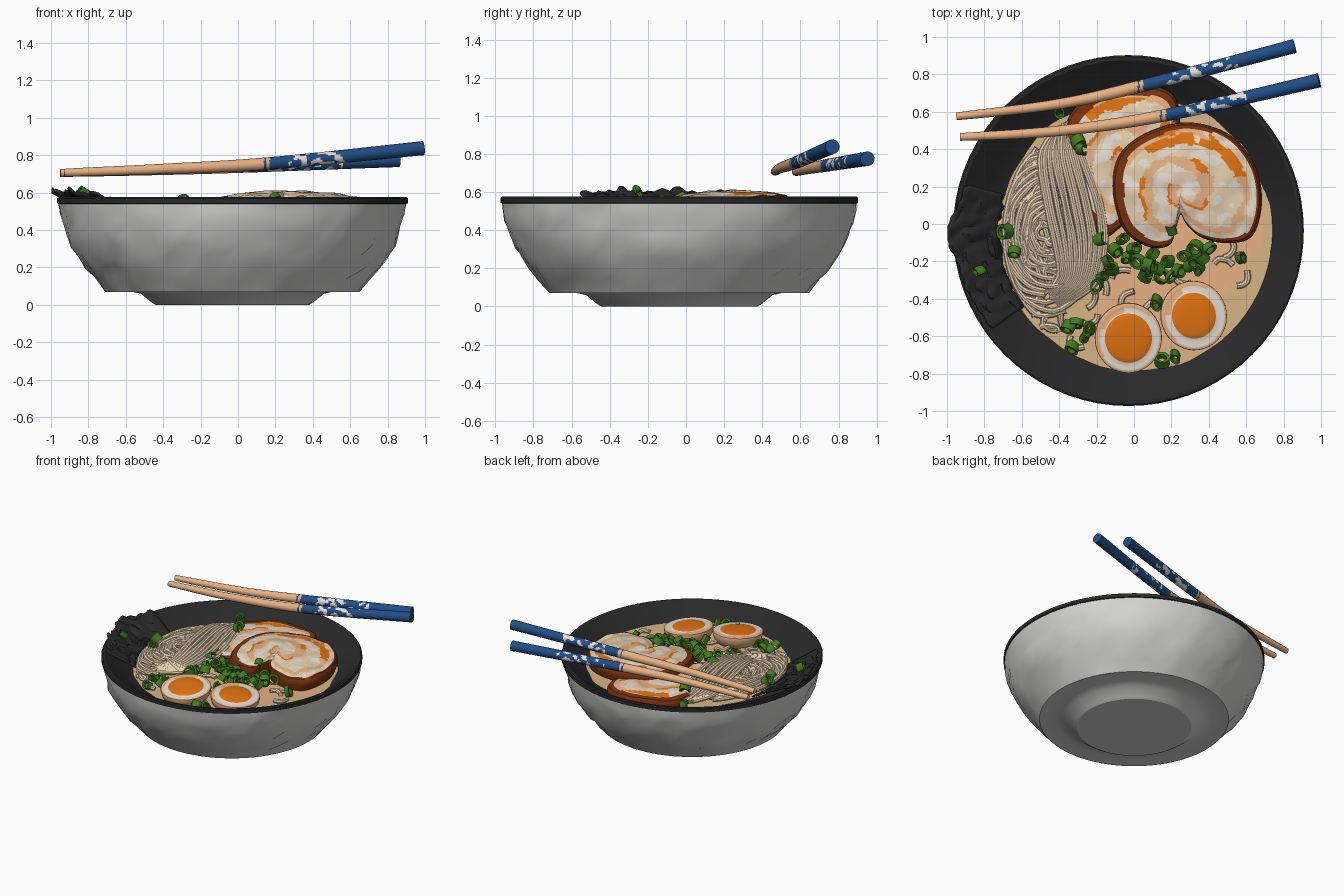
import bpy, bmesh, math, random
from mathutils import Vector, Euler, noise

if "Cube" in bpy.data.objects:
    bpy.data.objects.remove(bpy.data.objects["Cube"])

random.seed(4)
TAU = math.tau

def lin(c):
    c /= 255
    return c / 12.92 if c < 0.04045 else ((c + 0.055) / 1.055) ** 2.4

COL = dict(grey=(212, 212, 211), charcoal=(41, 41, 42), broth=(214, 181, 132), cream=(230, 208, 176),
           brown=(120, 50, 14), orange=(226, 116, 18), peach=(236, 181, 134), green=(66, 124, 32),
           blue=(32, 78, 134), white=(240, 232, 222))
MAT = {}
for k, c in COL.items():
    MAT[k] = bpy.data.materials.new(k)
    MAT[k].diffuse_color = (*[lin(v) for v in c], 1)

def build(name, verts, faces, mats, idx=None, angle=40):
    """Mesh object from lists; idx gives a material slot per face."""
    me = bpy.data.meshes.new(name)
    me.from_pydata([tuple(v) for v in verts], [], faces)
    for m in mats:
        me.materials.append(MAT[m])
    for i, p in enumerate(me.polygons):
        p.use_smooth = True
        p.material_index = idx[i] if idx else 0
    bm = bmesh.new()
    bm.from_mesh(me)
    bmesh.ops.recalc_face_normals(bm, faces=bm.faces)
    bm.to_mesh(me)
    bm.free()
    me.set_sharp_from_angle(angle=math.radians(angle))
    ob = bpy.data.objects.new(name, me)
    bpy.context.collection.objects.link(ob)
    return ob

def bridge(rings, n, off=0):
    return [(off + j * n + i, off + j * n + (i + 1) % n, off + (j + 1) * n + (i + 1) % n, off + (j + 1) * n + i)
            for j in range(rings - 1) for i in range(n)]

def spline(pts, per=8, closed=False):
    """Catmull-Rom curve through points."""
    pts = [Vector(p) for p in pts]
    n, out = len(pts), []
    get = (lambda i: pts[i % n]) if closed else (lambda i: pts[max(0, min(n - 1, i))])
    for i in range(n if closed else n - 1):
        a, b, c, d = get(i - 1), get(i), get(i + 1), get(i + 2)
        for k in range(per):
            t = k / per
            out.append(0.5 * (2 * b + (c - a) * t + (2 * a - 5 * b + 4 * c - d) * t * t + (3 * b - a - 3 * c + d) * t ** 3))
    return out if closed else out + [pts[-1]]

def tubes(name, paths, rad, sides, mats, rule=None):
    V, F = [], []
    for path in paths:
        off, m = len(V), len(path)
        for j, p in enumerate(path):
            t = (path[min(j + 1, m - 1)] - path[max(j - 1, 0)]).normalized()
            s = t.cross(Vector((0, 0, 1))).normalized()
            u = s.cross(t)
            r = rad(j / (m - 1))
            V += [p + r * (s * math.cos(TAU * i / sides) + u * math.sin(TAU * i / sides)) for i in range(sides)]
        F += bridge(m, sides, off)
        F += [tuple(range(off, off + sides)), tuple(range(off + (m - 1) * sides, off + m * sides))]
    idx = [rule(sum((V[i] for i in f), Vector()) / len(f)) for f in F] if rule else None
    return build(name, V, F, mats, idx)

# Bowl: lathed profile with hammered facets outside, dark rim and inside
CX, CY = -0.03, -0.035
prof = [(0.41, 0), (0.43, 0.012), (0.49, 0.06), (0.56, 0.075), (0.64, 0.07), (0.68, 0.07), (0.735, 0.14), (0.79, 0.2),
        (0.828, 0.255), (0.862, 0.315), (0.89, 0.38), (0.909, 0.44), (0.922, 0.49), (0.93, 0.54), (0.938, 0.543),
        (0.938, 0.57), (0.93, 0.576), (0.91, 0.574), (0.88, 0.55), (0.84, 0.52), (0.78, 0.475), (0.72, 0.43), (0.6, 0.38), (0.3, 0.36)]
N = 72
V = []
for j, (r, z) in enumerate(prof):
    for i in range(N):
        a = TAU * (i + 0.5 * (j % 2) * (5 < j < 13)) / N
        rr, zz = r, z
        if 5 < j < 13:
            rr += 0.016 * noise.noise(Vector((math.cos(a) * 5, math.sin(a) * 5, z * 8))) + R0 if (R0 := random.uniform(-.004, .004)) else 0
            zz += random.uniform(-0.012, 0.012)
        V.append((CX + rr * math.cos(a), CY + rr * math.sin(a), zz))
F = bridge(len(prof), N)
idx = [0 if f[0] // N < 13 else 1 for f in F]
F += [tuple(range(N)), tuple(range((len(prof) - 1) * N, len(prof) * N))]
build("bowl", V, F, ["grey", "charcoal"], idx + [0, 1], 28)

# Broth: wavy-edged disc, peach in the middle and tan at the border
SX, SY = 0.01, -0.05
V, K = [], 14
for j in range(1, K + 1):
    for i in range(96):
        a = TAU * i / 96
        r = j / K * (0.735 + 0.02 * noise.noise(Vector((math.cos(a) * 4, math.sin(a) * 4, 2))))
        V.append(Vector((SX + r * math.cos(a), SY + r * math.sin(a), 0.468)))
F = bridge(K, 96) + [tuple(range(96))]
idx = []
for f in F:
    p = sum((V[i] for i in f), Vector()) / len(f)
    r = math.hypot(p.x - SX, p.y - SY) + 0.12 * noise.noise(p * 4)
    idx.append(1 if r < 0.63 and p.x > -0.22 else 0)
build("broth", V, F, ["broth", "peach"], idx)

# Noodles: swooping bundle, nested loops and loose strands
def lay(x, y, lift=0.0):
    d = Vector((x - SX, y - SY))
    if d.length > 0.7:
        d *= 0.7 / d.length
    x, y = d.x + SX, d.y + SY
    m = max(0, 1 - ((x + 0.4) / 0.42) ** 2 - ((y - 0.05) / 0.6) ** 2)
    return Vector((x, y, 0.475 + 0.045 * m + lift))

strands = []
R = random.uniform
for i in range(11):
    o = i * 0.028
    strands.append(spline([lay(-0.50 + o * 0.6, 0.58 + R(-.04, .04), 0.01), lay(-0.50 + o * 0.85, 0.36, 0.02),
                           lay(-0.46 + o + R(-.012, .012), 0.1, 0.02), lay(-0.42 + o * 0.95, -0.12, 0.02),
                           lay(-0.40 + o * 0.65, -0.27 - o * 0.2, 0.01), lay(-0.46 + o * 0.2, -0.36 - o * 0.3, 0)], 7))
for i in range(15):
    k, a0 = 0.06 + i * 0.023, R(0.6, 1.6)
    strands.append(spline([lay(-0.46 + k * 0.8 * math.cos(a) + R(-.012, .012), -0.04 + k * 1.15 * math.sin(a) + R(-.02, .02), R(0, .012))
                           for a in [a0 + q * 0.55 for q in range(8)]], 4))
for i in range(46):
    x, y, a = R(-0.66, -0.3), R(-0.5, 0.45), R(0, TAU)
    pts = []
    for q in range(6):
        pts.append(lay(x, y, R(-0.005, 0.006)))
        x, y, a = x + 0.06 * math.cos(a), y + 0.06 * math.sin(a), a + R(-0.1, 0.75)
        x = min(x, -0.2)
    strands.append(spline(pts, 4))
loose = [(-.48, -.5), (-.4, -.58), (-.34, -.6), (-.38, -.45), (-.25, -.45), (-.15, -.38), (0, -.36), (.1, -.3), (.13, -.4), (.53, -.22),
         (.55, -.33), (.22, -.27), (-.02, -.25), (-.28, -.52), (.48, -.18)]
for x, y in loose:
    a, pts = R(0, TAU), []
    for q in range(5):
        pts.append(Vector((x, y, 0.474 + R(0, .01))))
        x, y, a = x + 0.03 * math.cos(a), y + 0.03 * math.sin(a), a + R(0.2, 0.8)
    strands.append(spline(pts, 4))
tubes("noodles", strands, lambda t: 0.0165, 8, ["cream"])

# Pork slices: polar sheet over an outline, coloured by a spiral rule
def pork(name, outline, c, z, dome, slope, crust):
    ring = spline([(x, y, 0) for x, y in outline], 18, True)
    c, n, K = Vector((*c, 0)), len(ring), 36
    V, idx = [], []
    for j in range(1, K + 1):
        t = j / K
        for p in ring:
            q = c.lerp(p, t)
            h = z + dome * (1 - t * t) + slope * (q.y - c.y) + 0.01 * noise.noise(q * 9)
            V.append(Vector((q.x, q.y, h - (0.015 if j == K else 0))))
    for s, h in ((1.01, 0.04), (0.97, 0.09)):
        V += [Vector((*c.lerp(p, s).xy, z + slope * (p.y - c.y) - h)) for p in ring]
    F = bridge(K + 2, n)
    for f in F:
        p = sum((V[i] for i in f), Vector()) / 4
        t, a = (f[0] // n + 1) / K, math.atan2(p.y - c.y, p.x - c.x)
        w, w2 = noise.noise(p * 6), noise.noise(p * 17)
        s = (t * 2.4 - a / TAU + 0.35 * w + 0.15 * w2) % 1
        if t > crust + 0.04 * math.cos(a) + 0.03 * w:
            idx.append(0)
        elif 0.68 < t + 0.05 * w2 < 0.82 and 0.0 < a < 2.3 and w > -0.25:
            idx.append(3)
        else:
            idx.append((4 if w2 > 0.1 else 1) if s < 0.6 else 2 if s < 0.88 else 3 if w > 0.05 else 1)
    F += [tuple(range(n)), tuple(range((K + 1) * n, (K + 2) * n))]
    build(name, V, F, ["brown", "cream", "peach", "orange", "white"], idx + [1, 0])

pork("front_pork_slice", [(-0.11, 0.17), (-0.08, 0.36), (0.06, 0.48), (0.28, 0.54), (0.5, 0.48), (0.64, 0.32), (0.68, 0.12),
                          (0.63, -0.06), (0.5, -0.1), (0.36, -0.07), (0.28, 0.0), (0.25, 0.05), (0.225, -0.02), (0.19, -0.11),
                          (0.08, -0.12), (-0.05, -0.03)], (0.25, 0.18), 0.57, 0.038, 0.04, 0.89)
pork("rear_pork_slice", [(-0.38, 0.38), (-0.34, 0.58), (-0.2, 0.7), (0.0, 0.74), (0.18, 0.71), (0.24, 0.6), (0.22, 0.4), (0.1, 0.15),
                         (-0.08, -0.02), (-0.16, -0.06), (-0.27, 0.04), (-0.36, 0.22)], (-0.06, 0.36), 0.525, 0.02, 0.0, 0.85)

# Egg halves: tan skin, white cut face, domed yolk
def egg(name, x, y, z, r, yolk, tilt):
    rows = [(0.4, -0.13), (0.75, -0.1), (0.95, -0.05), (1.0, -0.015), (0.99, -0.002), (0.93, 0.002), (0.86, 0.002), (yolk + .03, 0.0),
            (yolk, 0.003), (yolk * 0.8, 0.008), (yolk * 0.4, 0.011)]
    rot, n = Euler(tilt), 40
    V = []
    for s, h in rows:
        for i in range(n):
            a = TAU * i / n
            v = Vector((s * r * math.cos(a), s * r * 1.05 * math.sin(a), h))
            v.rotate(rot)
            V.append(v + Vector((x, y, z)))
    F = bridge(len(rows), n)
    idx = []
    for f in F:
        row, i = divmod(f[0], n)
        tan = row < 5 or (row == 5 and 4 < i < 24) or (row == 6 and 10 < i < 18)
        idx.append(0 if tan else 1 if row < 8 else 2)
    F += [tuple(range(n)), tuple(range((len(rows) - 1) * n, len(rows) * n))]
    build(name, V, F, ["peach", "white", "orange"], idx + [0, 2])

egg("left_egg_half", -0.03, -0.61, 0.54, 0.18, 0.7, (0.1, 0.03, 0))
egg("right_egg_half", 0.32, -0.49, 0.525, 0.178, 0.66, (0.06, 0.08, 0.3))

# Spring onion: hollow chopped rings
spots = [(-.18, -.08, .53), (-.14, -.2, .52), (-.1, -.14, .53), (-.04, -.18, .52), (.02, -.2, .53), (.08, -.22, .53), (.13, -.24, .52),
         (.18, -.2, .53), (.24, -.25, .52), (.3, -.22, .53), (.36, -.18, .53), (.33, -.13, .54), (.4, -.13, .53), (.1, -.16, .53),
         (.06, -.28, .51), (.15, -.28, .51), (.35, -.24, .52), (-.12, -.24, .51), (-.2, -.33, .51), (-.17, -.28, .51), (0, -.13, .53),
         (.2, -.03, .57), (-.28, .4, .55), (-.3, .44, .55), (-.4, .6, .52), (-.64, -.15, .53), (-.69, -.04, .53), (-.83, -.25, .6),
         (-.31, -.53, .5), (-.26, -.6, .5), (-.24, -.56, .5), (-.33, -.66, .49), (.12, -.42, .5), (.15, -.73, .49), (-.35, -.55, .5),
         (.22, -.71, .49), (.57, -.18, .5), (.27, -.17, .53), (-.06, -.08, .53), (.07, -.24, .53), (.2, -.28, .52)]
V, F = [], []
for x, y, z in spots:
    rot = Euler((R(-1.1, 1.1), R(-1.1, 1.1), R(0, TAU)))
    r, h, off, sq = R(0.034, 0.046), R(0.016, 0.03), len(V), R(0.6, 1)
    if z > 0.56:
        r *= 0.75
    for s, k in ((1, -h), (1, h), (0.62, h * .9), (0.62, -h * .9), (1, -h)):
        for i in range(12):
            v = Vector((s * r * math.cos(TAU * i / 12), s * r * sq * math.sin(TAU * i / 12), k))
            v.rotate(rot)
            V.append(v + Vector((x, y, z)))
    F += bridge(5, 12, off)
build("spring_onion", V, F, ["green"])

# Seaweed: crumpled dark sheet draped over the left rim
V, A, K = [], 40, 12
for j in range(K):
    for i in range(A):
        u, t = i / (A - 1), j / (K - 1)
        a = math.radians(164 + 52 * u)
        edge = math.sin(math.pi * u) ** 0.5
        bump = math.exp(-((u - 0.32) / 0.16) ** 2)
        nz = noise.noise(Vector((u * 14, t * 5, 0)))
        r = 0.69 + t * (0.2 + 0.03 * edge + 0.055 * bump) + 0.025 * nz
        z = 0.475 + 0.115 * t + 0.035 * nz * (0.3 + edge) + 0.01 * edge
        V.append((max(-0.998, CX + r * math.cos(a)), CY + r * math.sin(a), z))
F = [(j * A + i, j * A + i + 1, (j + 1) * A + i + 1, (j + 1) * A + i) for j in range(K - 1) for i in range(A - 1)]
sheet = build("seaweed", V, F, ["charcoal"])
sheet.modifiers.new("thickness", 'SOLIDIFY').thickness = 0.012

# Chopsticks: tapered, gently bent, blue handle with white flecks
def chopstick(name, pts, joint, f0, f1):
    def rule(p):
        if p.x < joint - 0.03 or joint - 0.02 < p.x < joint:
            return 0
        if f0 < p.x < f1 and noise.noise(p * 26) > 0.1:
            return 2
        return 1
    tubes(name, [spline(pts, 90)], lambda t: 0.02 + 0.018 * t ** 0.8, 32, ["peach", "blue", "white"], rule)

chopstick("rear_chopstick", [(-0.95, 0.575, 0.705), (-0.4, 0.642, 0.722), (0.04, 0.738, 0.74), (0.86, 0.952, 0.775)], 0.05, 0.16, 0.56)
chopstick("front_chopstick", [(-0.93, 0.465, 0.707), (-0.4, 0.498, 0.727), (0.17, 0.582, 0.757), (0.99, 0.768, 0.838)], 0.17, 0.27, 0.6)

for m in bpy.data.materials:
    if m.users and not m.is_grease_pencil:
        m.use_nodes = True
        m.node_tree.nodes["Principled BSDF"].inputs["Base Color"].default_value = m.diffuse_color
